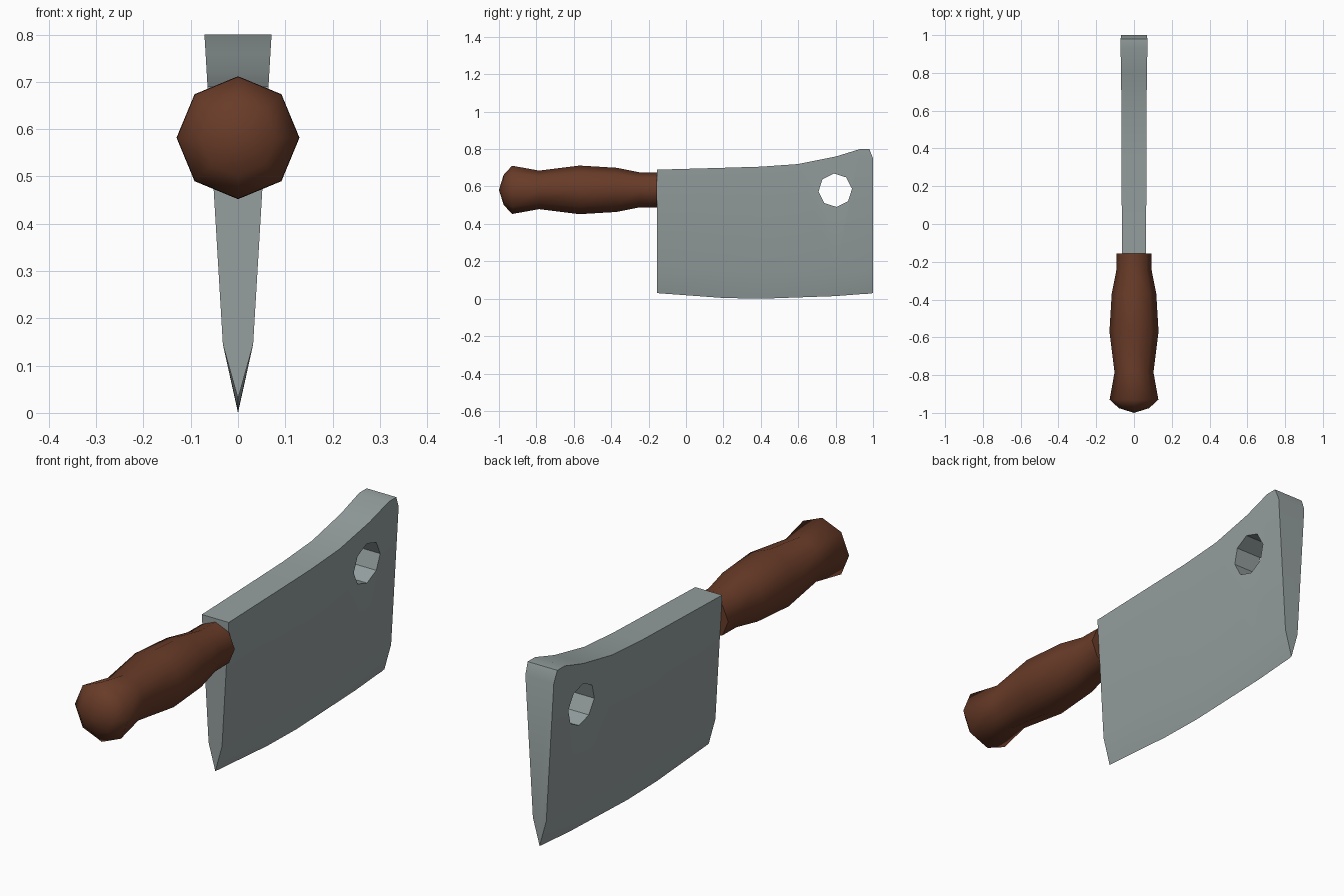
import bpy, bmesh, math

if "Cube" in bpy.data.objects:
    bpy.data.objects.remove(bpy.data.objects["Cube"])

def material(name, rgb):
    m = bpy.data.materials.new(name)
    m.diffuse_color = (*rgb, 1)
    m.use_nodes = True
    m.node_tree.nodes["Principled BSDF"].inputs["Base Color"].default_value = m.diffuse_color
    return m

def make_object(name, bm, mat):
    bmesh.ops.recalc_face_normals(bm, faces=bm.faces)
    me = bpy.data.meshes.new(name)
    bm.to_mesh(me)
    bm.free()
    me.materials.append(mat)
    ob = bpy.data.objects.new(name, me)
    bpy.context.collection.objects.link(ob)
    return ob

def shade(ob, degrees):
    bpy.ops.object.select_all(action='DESELECT')
    bpy.context.view_layer.objects.active = ob
    ob.select_set(True)
    bpy.ops.object.shade_smooth_by_angle(angle=math.radians(degrees))

steel = material("steel grey", (0.30, 0.345, 0.345))
wood = material("brown wood", (0.14, 0.044, 0.021))

# Blade: cross-sections along y as (y, spine z, cutting edge z)
sections = [(-0.155, 0.69, 0.03), (0.2, 0.70, 0.004), (0.4, 0.706, 0.0),
            (0.6, 0.72, 0.007), (0.8, 0.76, 0.014), (0.93, 0.80, 0.024),
            (0.98, 0.80, 0.027), (1.0, 0.75, 0.03)]
RIDGE = 0.145

def half_width(z):
    return 0.032 + 0.0595 * (z - RIDGE)

bm = bmesh.new()
rings = []
for y, top, edge in sections:
    w, r = half_width(top), half_width(RIDGE)
    pts = [(0, edge), (r, RIDGE), (w, top), (-w, top), (-r, RIDGE)]
    rings.append([bm.verts.new((x, y, z)) for x, z in pts])
for a, b in zip(rings, rings[1:]):
    for i in range(5):
        j = (i + 1) % 5
        bm.faces.new((a[i], a[j], b[j], b[i]))
bm.faces.new(rings[0])
bm.faces.new(rings[-1])
blade = make_object("blade", bm, steel)

# Octagonal hanging hole cut through the blade
bm = bmesh.new()
hole = []
for x in (-0.3, 0.3):
    hole.append([bm.verts.new((x, 0.798 + 0.09 * math.cos(a), 0.58 + 0.09 * math.sin(a)))
                 for a in (math.radians(5 + 45 * i) for i in range(8))])
for i in range(8):
    j = (i + 1) % 8
    bm.faces.new((hole[0][i], hole[0][j], hole[1][j], hole[1][i]))
bm.faces.new(hole[0])
bm.faces.new(hole[1])
cutter = make_object("hole_cutter", bm, steel)
mod = blade.modifiers.new("hole", 'BOOLEAN')
mod.object = cutter
mod.operation = 'DIFFERENCE'
mod.solver = 'EXACT'
bpy.context.view_layer.objects.active = blade
bpy.ops.object.modifier_apply(modifier=mod.name)
bpy.data.objects.remove(cutter)
shade(blade, 30)

# Handle: octagonal turned profile as (y, radius)
profile = [(-0.975, 0.08), (-0.93, 0.129), (-0.785, 0.103), (-0.57, 0.13),
           (-0.37, 0.118), (-0.25, 0.094), (-0.155, 0.093)]
bm = bmesh.new()
tip = bm.verts.new((0, -1.0, 0.582))
rings = [[bm.verts.new((r * math.cos(i * math.pi / 4), y, 0.582 + r * math.sin(i * math.pi / 4)))
          for i in range(8)] for y, r in profile]
for i in range(8):
    j = (i + 1) % 8
    bm.faces.new((tip, rings[0][i], rings[0][j]))
    for a, b in zip(rings, rings[1:]):
        bm.faces.new((a[i], a[j], b[j], b[i]))
bm.faces.new(rings[-1])
handle = make_object("handle", bm, wood)
shade(handle, 60)
